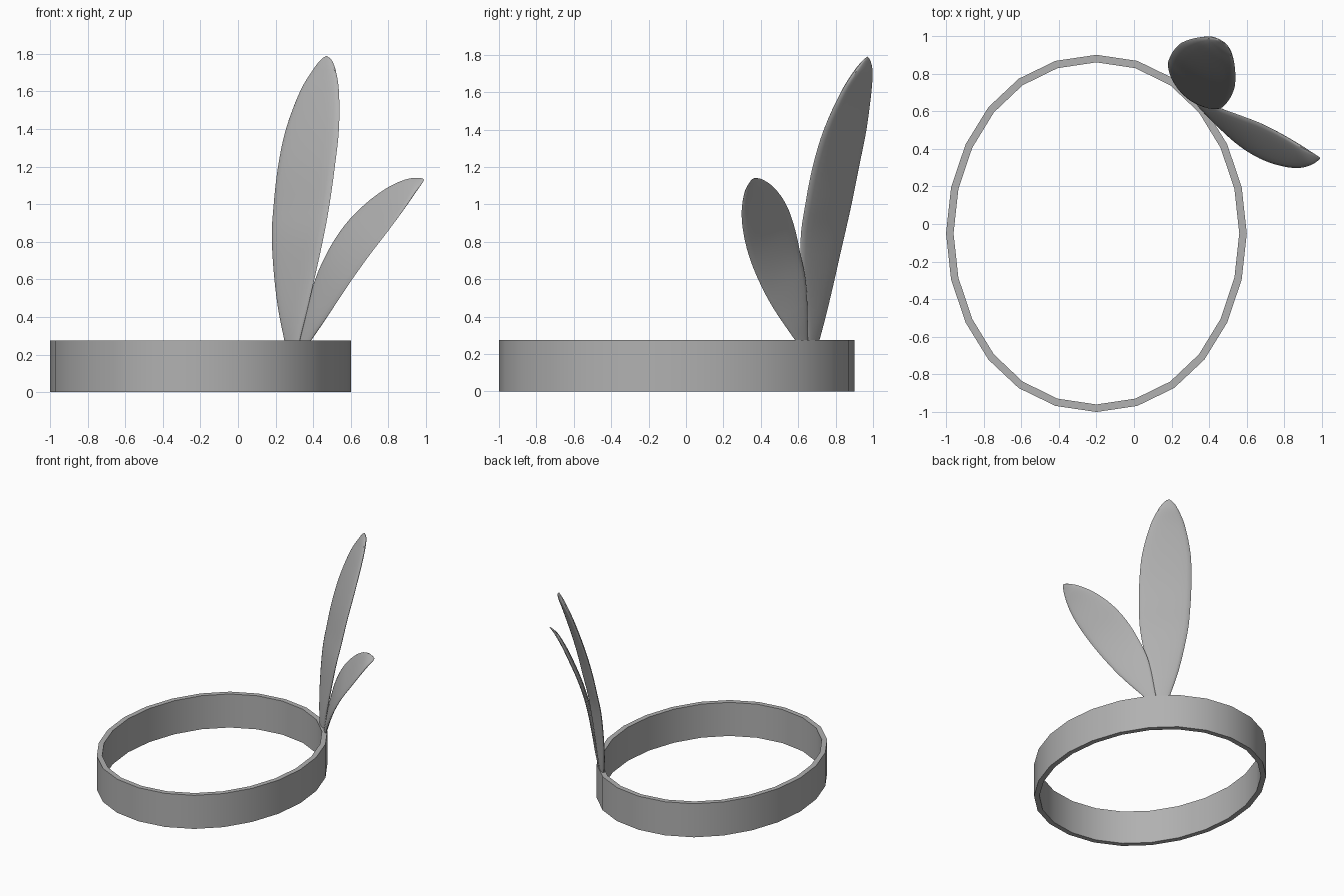
import bpy, bmesh, math
from mathutils import Vector

if "Cube" in bpy.data.objects:
    bpy.data.objects.remove(bpy.data.objects["Cube"])

grey = bpy.data.materials.new("mid_grey")
grey.diffuse_color = (0.44, 0.44, 0.44, 1)
grey.use_nodes = True
grey.node_tree.nodes["Principled BSDF"].inputs["Base Color"].default_value = grey.diffuse_color


def finish(name, bm):
    bmesh.ops.remove_doubles(bm, verts=bm.verts, dist=0.0005)
    bmesh.ops.recalc_face_normals(bm, faces=bm.faces)
    me = bpy.data.meshes.new(name)
    bm.to_mesh(me)
    bm.free()
    me.materials.append(grey)
    ob = bpy.data.objects.new(name, me)
    bpy.context.collection.objects.link(ob)
    bpy.ops.object.select_all(action='DESELECT')
    ob.select_set(True)
    bpy.context.view_layer.objects.active = ob
    bpy.ops.object.shade_smooth_by_angle(angle=math.radians(40))
    return ob


def skin(bm, rings, closed=False):
    pairs = list(zip(rings, rings[1:]))
    if closed:
        pairs.append((rings[-1], rings[0]))
    for a, b in pairs:
        n = len(a)
        for i in range(n):
            j = (i + 1) % n
            bm.faces.new((a[i], a[j], b[j], b[i]))


def smooth_curve(points, steps=4):
    """Catmull-Rom curve through the points."""
    p = [Vector(q) for q in points]
    p = [2 * p[0] - p[1]] + p + [2 * p[-1] - p[-2]]
    out = []
    for i in range(1, len(p) - 2):
        a, b, c, d = p[i - 1:i + 3]
        for s in range(steps):
            t = s / steps
            out.append(0.5 * (2 * b + (c - a) * t + (2 * a - 5 * b + 4 * c - d) * t * t
                              + (3 * b - a - 3 * c + d) * t ** 3))
    return out + [p[-2]]


def feather(name, edge_a, edge_b, tip, thick, sides=20):
    """Thin flat blade with rounded rim, lofted between two edge curves."""
    ea, eb = smooth_curve(edge_a + [tip]), smooth_curve(edge_b + [tip])
    mids = [(a + b) / 2 for a, b in zip(ea, eb)]
    bm = bmesh.new()
    rings = []
    for k, (a, b) in enumerate(zip(ea, eb)):
        half = (b - a) / 2
        along = mids[min(k + 1, len(mids) - 1)] - mids[max(k - 1, 0)]
        nrm = half.cross(along)
        nrm = nrm.normalized() if nrm.length > 1e-8 else Vector((0, 0, 0))
        t = thick * min(1, half.length / 0.07)
        ring = []
        for i in range(sides):
            w = math.tau * i / sides
            s = math.copysign(abs(math.sin(w)) ** 0.75, math.sin(w))
            ring.append(bm.verts.new(mids[k] + half * math.cos(w) + nrm * t * s))
        rings.append(ring)
    skin(bm, rings)
    bm.faces.new(rings[0])
    return finish(name, bm)


# Oval head band, 24 sides, slightly fuller than an ellipse
bm = bmesh.new()
rings = []
for inset, z in ((0, 0), (0, 0.275), (0.04, 0.275), (0.04, 0)):
    rings.append([bm.verts.new((-0.2 + (0.8 - inset) * math.cos(w) * (1 + 0.06 * math.sin(w) ** 4),
                                -0.05 + (0.95 - inset) * math.sin(w), z))
                  for w in (math.tau * i / 24 for i in range(24))])
skin(bm, rings, closed=True)
finish("head_band", bm)

# Tall upright feather
feather("tall_feather",
        [(.253, .705, .25), (.205, .77, .5), (.18, .84, .8), (.19, .885, 1.0),
         (.213, .925, 1.2), (.255, .965, 1.4), (.33, .99, 1.6), (.398, .995, 1.71),
         (.44, .985, 1.767)],
        [(.322, .65, .25), (.383, .622, .5), (.45, .612, .8), (.487, .638, 1.0),
         (.515, .677, 1.2), (.537, .737, 1.4), (.537, .83, 1.6), (.52, .90, 1.71),
         (.498, .945, 1.767)],
        (.47, .97, 1.79), 0.016)

# Short feather leaning outwards
feather("short_feather",
        [(.37, .60, .25), (.5, .47, .44), (.6, .39, .59), (.7, .335, .73),
         (.8, .305, .86), (.88, .298, .97), (.945, .315, 1.065), (.985, .343, 1.12)],
        [(.325, .65, .25), (.395, .645, .55), (.47, .612, .735), (.565, .578, .885),
         (.675, .535, 1.0), (.79, .475, 1.085), (.89, .415, 1.13), (.955, .375, 1.14)],
        (.988, .355, 1.135), 0.013)
